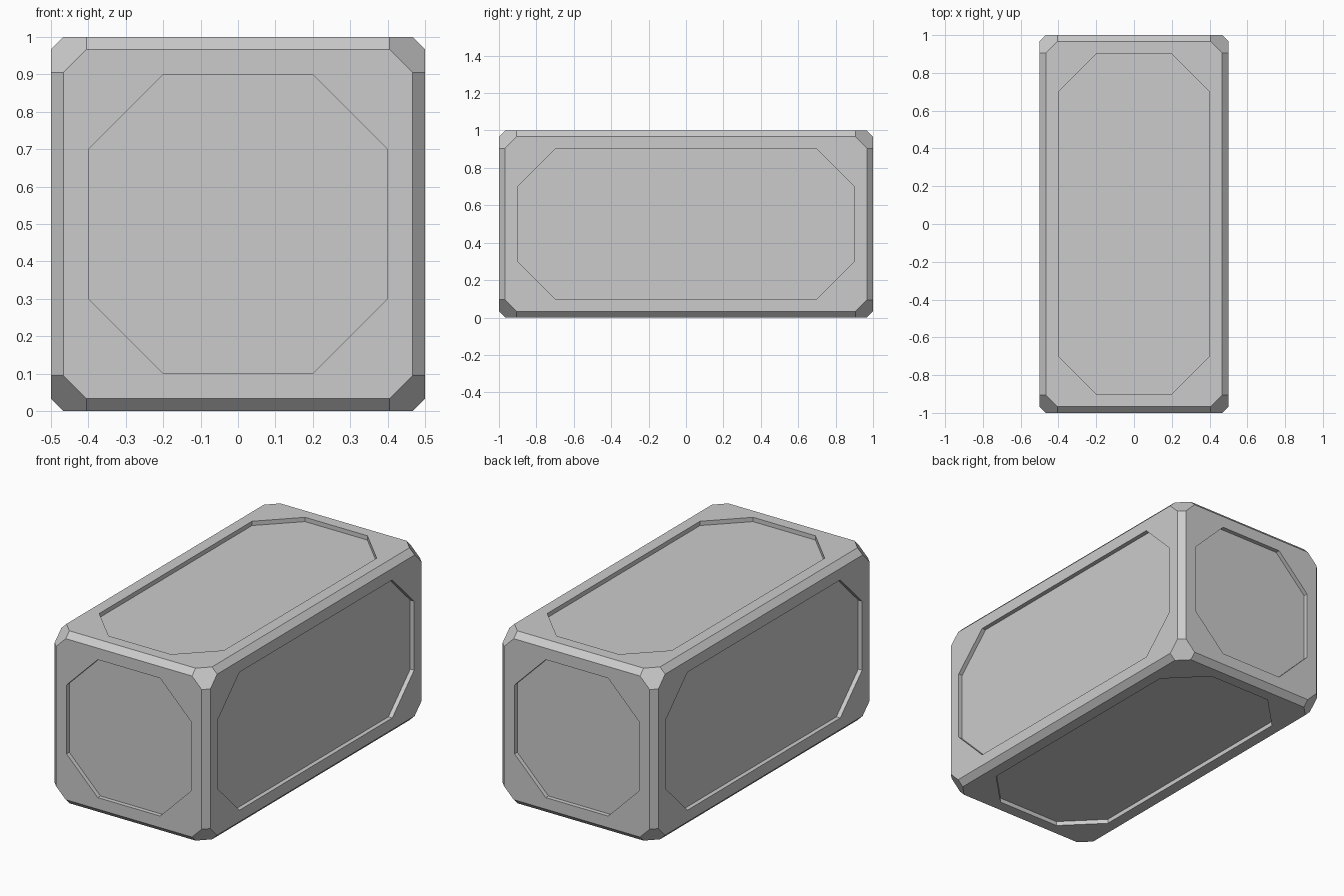
import bpy, bmesh
from itertools import permutations, product
from mathutils import Vector

if "Cube" in bpy.data.objects:
    bpy.data.objects.remove(bpy.data.objects["Cube"])

HALF = (0.5, 1.0, 0.5)
CENTRE = Vector((0, 0, 0.5))
EDGE, CORNER = 0.033, 0.095            # edge chamfer, corner cut
MARGIN, CLIP, DEPTH = 0.1, 0.2, 0.025  # recessed panels


def make_object(name, bm):
    mesh = bpy.data.meshes.new(name)
    bm.to_mesh(mesh)
    bm.free()
    obj = bpy.data.objects.new(name, mesh)
    bpy.context.collection.objects.link(obj)
    return obj


# Block: hull of the chamfered corners
bm = bmesh.new()
for signs in product((-1, 1), repeat=3):
    for inset in permutations((0, EDGE, CORNER)):
        bm.verts.new(CENTRE + Vector([s * (h - d) for s, h, d in zip(signs, HALF, inset)]))
bmesh.ops.convex_hull(bm, input=bm.verts)
bmesh.ops.dissolve_limit(bm, angle_limit=0.01, verts=bm.verts, edges=bm.edges)
bmesh.ops.recalc_face_normals(bm, faces=bm.faces)
block = make_object("crate_block", bm)

# Octagonal panel cutters, one per side
bm = bmesh.new()
for axis, side in product(range(3), (-1, 1)):
    u, v = (axis + 1) % 3, (axis + 2) % 3
    a, b = HALF[u] - MARGIN, HALF[v] - MARGIN
    outline = [(a, b - CLIP), (a - CLIP, b), (CLIP - a, b), (-a, b - CLIP),
               (-a, CLIP - b), (CLIP - a, -b), (a - CLIP, -b), (a, CLIP - b)]
    verts = []
    for p, q in outline:
        co = Vector(CENTRE)
        co[axis] += side * (HALF[axis] - DEPTH)
        co[u] += p
        co[v] += q
        verts.append(bm.verts.new(co))
    face = bm.faces.new(verts)
    ext = bmesh.ops.extrude_face_region(bm, geom=[face], use_keep_orig=True)
    push = Vector((0, 0, 0))
    push[axis] = side * 0.1
    moved = [g for g in ext["geom"] if isinstance(g, bmesh.types.BMVert)]
    bmesh.ops.translate(bm, verts=moved, vec=push)
bmesh.ops.recalc_face_normals(bm, faces=bm.faces)
cutter = make_object("panel_cutter", bm)

# Recess the panels into the block
mod = block.modifiers.new("panel_recess", 'BOOLEAN')
mod.operation = 'DIFFERENCE'
mod.solver = 'EXACT'
mod.object = cutter
bpy.context.view_layer.objects.active = block
bpy.ops.object.modifier_apply(modifier=mod.name)
bpy.data.objects.remove(cutter)
